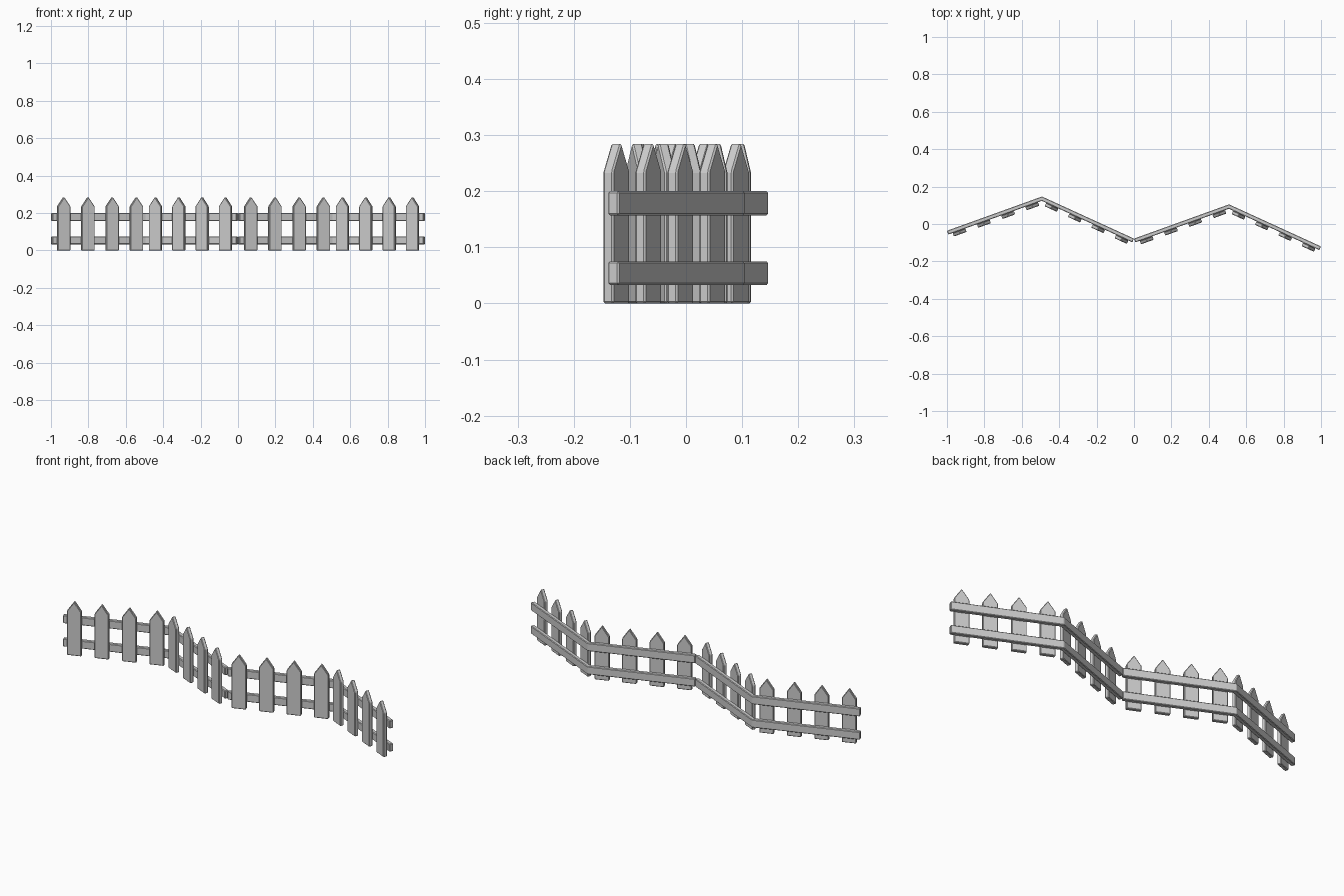
import bpy, bmesh, math
from mathutils import Matrix, Vector

if "Cube" in bpy.data.objects:
    bpy.data.objects.remove(bpy.data.objects["Cube"])

RAIL_T, PICKET_T, PICKET_W = 0.0215, 0.02, 0.072
BEVEL = 0.003
SHIFT = Vector((1.0, -0.042, 0))          # offset between the two fence sections
START, PEAK, END = Vector((-1.0, -0.036)), Vector((-0.492, 0.147)), Vector((0.0, -0.078))


def make_prism(name, outline, depth, matrix):
    """Extrude a flat outline along local z, then bevel every edge lightly."""
    bm = bmesh.new()
    face = bm.faces.new([bm.verts.new((x, y, 0)) for x, y in outline])
    ext = bmesh.ops.extrude_face_region(bm, geom=[face])
    top = [v for v in ext["geom"] if isinstance(v, bmesh.types.BMVert)]
    bmesh.ops.translate(bm, verts=top, vec=(0, 0, depth))
    bmesh.ops.recalc_face_normals(bm, faces=bm.faces)
    bmesh.ops.bevel(bm, geom=list(bm.edges), offset=BEVEL, segments=1,
                    affect='EDGES', clamp_overlap=True)
    bmesh.ops.transform(bm, matrix=matrix, verts=bm.verts)
    bmesh.ops.recalc_face_normals(bm, faces=bm.faces)
    mesh = bpy.data.meshes.new(name)
    bm.to_mesh(mesh)
    bm.free()
    obj = bpy.data.objects.new(name, mesh)
    bpy.context.collection.objects.link(obj)
    return obj


def front_normal(a, b):
    d = (b - a).normalized()
    return Vector((d.y, -d.x))


# Bent rail outline seen from above, mitred at the peak, square at the ends
n1, n2 = front_normal(START, PEAK), front_normal(PEAK, END)
mitre = (n1 + n2).normalized()
mitre *= RAIL_T / mitre.dot(n1)
rail_outline = [START, START + n1 * RAIL_T, PEAK + mitre,
                END + n2 * RAIL_T, END, PEAK]

# Pointed picket outline seen from the front
h = PICKET_W / 2
picket_outline = [(-h, 0), (h, 0), (h, 0.235), (0, 0.2865), (-h, 0.235)]


def place_picket(name, x, a, b, shift):
    """Stand a picket against the front face of the rail run a-b."""
    slope = (b.y - a.y) / (b.x - a.x)
    ang = math.atan(slope)
    y = a.y + (x - a.x) * slope - (RAIL_T + PICKET_T / 2) / math.cos(ang)
    m = (Matrix.Translation(Vector((x, y, 0)) + shift)
         @ Matrix.Rotation(ang, 4, 'Z')
         @ Matrix.Rotation(math.pi / 2, 4, 'X')
         @ Matrix.Translation((0, 0, -PICKET_T / 2)))
    make_prism(name, picket_outline, PICKET_T, m)


for s, side in enumerate(("left", "right")):
    shift = SHIFT * s
    # Two horizontal rails per section
    for label, z0, z1 in (("lower", 0.033, 0.075), ("upper", 0.157, 0.2)):
        make_prism(f"{side}_{label}_rail", rail_outline, z1 - z0,
                   Matrix.Translation(shift + Vector((0, 0, z0))))
    # Four pickets on each run of the section
    for i in range(4):
        place_picket(f"{side}_picket_{i + 1}", -0.932 + 0.1295 * i, START, PEAK, shift)
        place_picket(f"{side}_picket_{i + 5}", -0.441 + 0.1247 * i, PEAK, END, shift)
